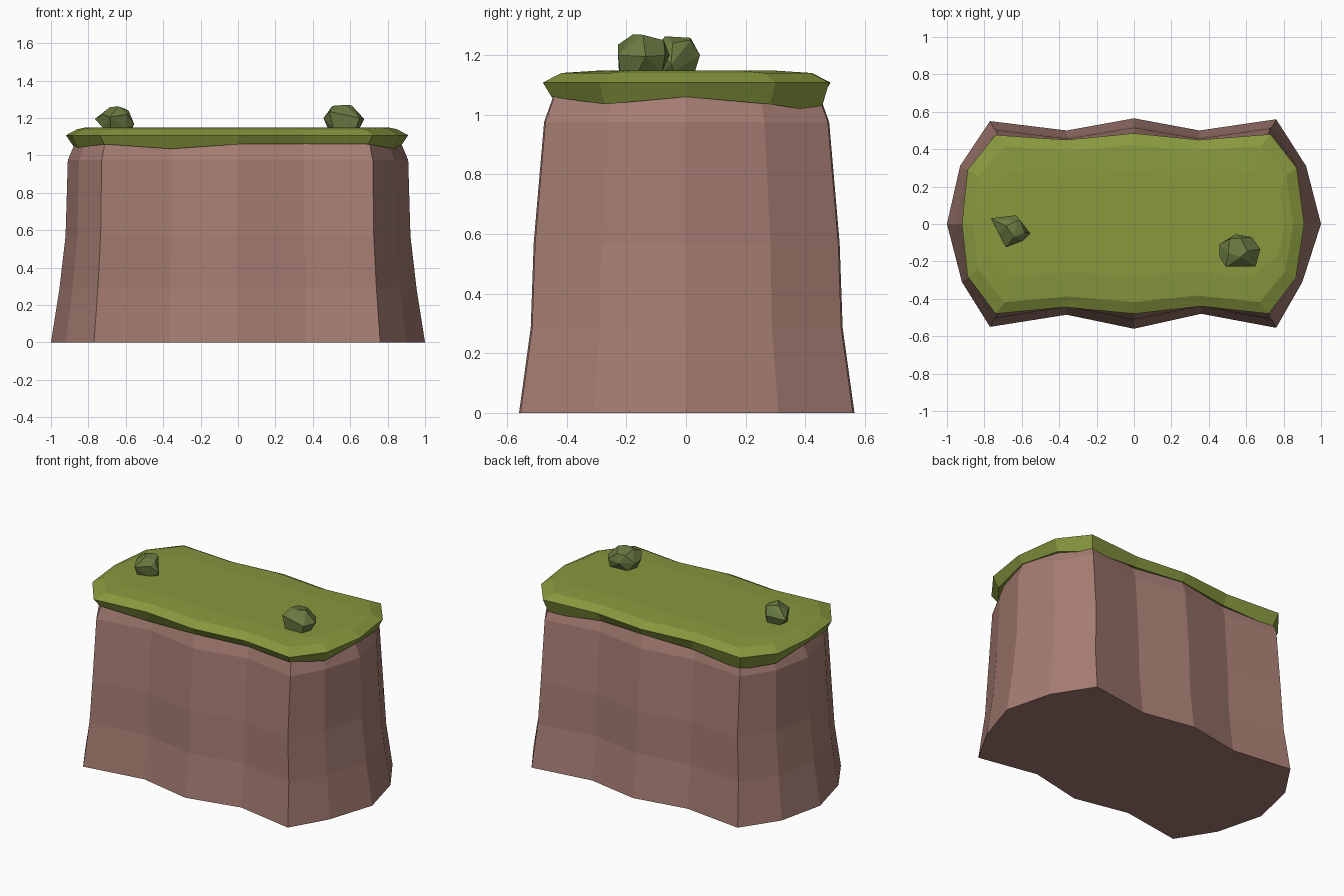
import bpy, bmesh


def material(name, color):
    m = bpy.data.materials.new(name)
    m.diffuse_color = (*color, 1)
    return m


stone = material("reddish stone", (0.376, 0.202, 0.168))
grass = material("grass green", (0.246, 0.314, 0.048))
moss = material("mossy green", (0.141, 0.195, 0.053))


def finish(name, bm, mat):
    bmesh.ops.recalc_face_normals(bm, faces=bm.faces[:])
    mesh = bpy.data.meshes.new(name)
    bm.to_mesh(mesh)
    bm.free()
    mesh.materials.append(mat)
    bpy.context.collection.objects.link(bpy.data.objects.new(name, mesh))


def loft(name, rings, mat):
    """Skin a stack of closed rings and cap both ends."""
    bm = bmesh.new()
    loops = [[bm.verts.new(p) for p in ring] for ring in rings]
    n = len(loops[0])
    for a, b in zip(loops, loops[1:]):
        for i in range(n):
            j = (i + 1) % n
            bm.faces.new((a[i], a[j], b[j], b[i]))
    bm.faces.new(loops[0])
    bm.faces.new(loops[-1])
    finish(name, bm, mat)


# Cliff body: scalloped outline, tapering upwards
base = [(1, 0), (.92, .31), (.76, .56), (.35, .5), (0, .565), (-.36, .5),
        (-.77, .55), (-.93, .31), (-1, 0), (-.92, -.31), (-.77, -.55),
        (-.36, -.485), (0, -.56), (.36, -.48), (.76, -.555), (.9, -.31)]
levels = [(0, 1, 1), (.285, .955, .93), (.57, .922, .912),
          (.975, .91, .85), (1.07, .87, .79)]
loft("cliff_body",
     [[(x * (1 - (1 - sx) * x * x), y * sy, z) for x, y in base]
      for z, sx, sy in levels], stone)

# Grass cap: overhanging slab with an uneven lower lip
edge = [(.91, 0), (.87, .3), (.73, .48), (.35, .45), (0, .485), (-.36, .45),
        (-.74, .476), (-.89, .29), (-.92, 0), (-.89, -.28), (-.74, -.48),
        (-.37, -.445), (0, -.48), (.36, -.44), (.72, -.48), (.865, -.29)]
lip = [1.06, 1.035, 1.01, 1.05, 1.06, 1.04, 1.01, 1.025,
       1.06, 1.04, 1.06, 1.035, 1.06, 1.06, 1.06, 1.035]


def ring(sx, sy, z):
    return [(x * sx, y * sy, z) for x, y in edge]


underside = [(x * .965, y * .94, z) for (x, y), z in zip(edge, lip)]
loft("grass_cap", [ring(.85, .75, 1.065), underside, ring(1, 1, 1.108),
                   ring(.935, .87, 1.14), ring(.89, .58, 1.149)], grass)


# Boulders: faceted hulls
def boulder(name, points):
    bm = bmesh.new()
    for p in points:
        bm.verts.new(p)
    res = bmesh.ops.convex_hull(bm, input=bm.verts[:])
    loose = [v for v in bm.verts if not v.link_faces]
    bmesh.ops.delete(bm, geom=loose, context='VERTS')
    bmesh.ops.dissolve_limit(bm, angle_limit=.15, verts=bm.verts[:],
                             edges=bm.edges[:])
    finish(name, bm, moss)


boulder("right_boulder", [
    (.50, -.09, 1.145), (.62, -.08, 1.145), (.65, -.16, 1.145),
    (.63, -.22, 1.145), (.51, -.225, 1.145), (.48, -.16, 1.145),
    (.457, -.11, 1.20), (.54, -.055, 1.20), (.63, -.07, 1.20),
    (.675, -.135, 1.195), (.65, -.228, 1.20), (.49, -.228, 1.235),
    (.457, -.175, 1.20), (.51, -.08, 1.25), (.57, -.075, 1.25),
    (.607, -.145, 1.268), (.57, -.177, 1.27), (.505, -.155, 1.265)])
boulder("left_boulder", [
    (-.71, .02, 1.145), (-.63, .03, 1.145), (-.565, -.04, 1.145),
    (-.60, -.08, 1.145), (-.68, -.10, 1.145), (-.72, -.05, 1.145),
    (-.765, .03, 1.195), (-.63, .047, 1.20), (-.605, .015, 1.25),
    (-.555, -.05, 1.168), (-.595, -.09, 1.22), (-.685, -.125, 1.205),
    (-.72, -.055, 1.22), (-.685, -.01, 1.258), (-.63, .015, 1.258),
    (-.585, -.045, 1.24), (-.64, -.07, 1.263)])
